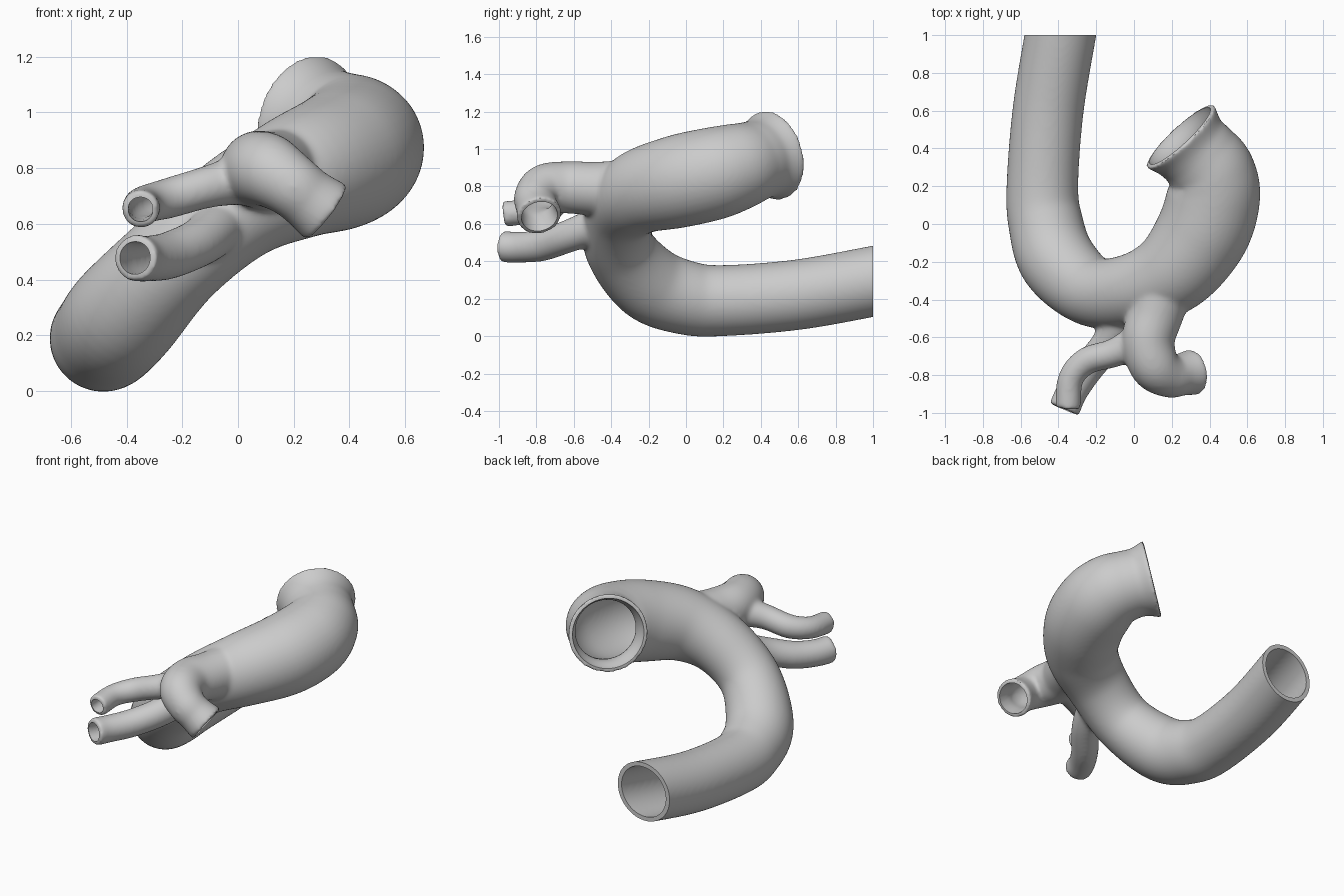
import bpy, bmesh, math
from mathutils import Vector

if "Cube" in bpy.data.objects:
    bpy.data.objects.remove(bpy.data.objects["Cube"])

SIDES = 40
VOXEL = 0.01

# Each vessel: (wall thickness, [(x, y, z, radius), ...])
MAIN = (0.027, [
    (-0.375, 1.08, 0.31, 0.188), (-0.39, 1.0, 0.293, 0.188), (-0.455, 0.6, 0.222, 0.188),
    (-0.485, 0.2, 0.19, 0.19), (-0.467, 0.0, 0.205, 0.198), (-0.40, -0.2, 0.285, 0.205),
    (-0.22, -0.357, 0.478, 0.187), (0.0, -0.348, 0.66, 0.195), (0.21, -0.248, 0.768, 0.225),
    (0.36, -0.05, 0.825, 0.248), (0.42, 0.14, 0.868, 0.248), (0.408, 0.27, 0.905, 0.234),
    (0.35, 0.355, 0.933, 0.217), (0.298, 0.408, 0.951, 0.216), (0.243, 0.467, 0.968, 0.247)])
BRANCHES = [
    # right trunk
    (0.024, [(0.17, -0.3, 0.785, 0.16), (0.115, -0.48, 0.787, 0.145), (0.075, -0.62, 0.795, 0.14),
             (0.11, -0.75, 0.79, 0.132), (0.19, -0.805, 0.74, 0.115), (0.25, -0.797, 0.692, 0.112),
             (0.318, -0.783, 0.64, 0.124)]),
    # upper left branch
    (0.022, [(0.06, -0.6, 0.77, 0.10), (-0.1, -0.68, 0.735, 0.077), (-0.25, -0.725, 0.692, 0.073),
             (-0.335, -0.82, 0.67, 0.068), (-0.35, -0.975, 0.652, 0.069)]),
    # lower left branch
    (0.024, [(-0.04, -0.38, 0.62, 0.105), (-0.085, -0.52, 0.575, 0.094), (-0.145, -0.64, 0.53, 0.087),
             (-0.25, -0.77, 0.486, 0.085), (-0.33, -0.89, 0.475, 0.083), (-0.37, -0.982, 0.478, 0.085)]),
]


def spline(points, steps=8):
    """Smooth curve through the points, radius as fourth coordinate."""
    p = [Vector(q) for q in points]
    p = [2 * p[0] - p[1]] + p + [2 * p[-1] - p[-2]]
    out = []
    for i in range(1, len(p) - 2):
        a, b, c, d = p[i - 1:i + 3]
        for k in range(steps):
            t = k / steps
            out.append(0.5 * (2 * b + (c - a) * t + (2 * a - 5 * b + 4 * c - d) * t * t
                              + (3 * b - a - 3 * c + d) * t ** 3))
    out.append(p[-2])
    return out


def add_tube(bm, points, inset=0.0, extend=0.0):
    """Closed tube swept along a path; extend lengthens the far end."""
    path = spline(points)
    if extend:
        tip = path[-1] + (path[-1] - path[-2]).normalized() * extend
        tip.w = path[-1].w
        path.append(tip)
    pos = [q.to_3d() for q in path]
    n = len(pos)
    rot, last, rings = None, None, []
    for i in range(n):
        tan = (pos[min(i + 1, n - 1)] - pos[max(i - 1, 0)]).normalized()
        rot = (Vector((0, 0, 1)).rotation_difference(tan) if rot is None
               else last.rotation_difference(tan) @ rot)
        last = tan
        r = path[i].w - inset
        rings.append([bm.verts.new(pos[i] + rot @ Vector(
            (r * math.cos(2 * math.pi * k / SIDES), r * math.sin(2 * math.pi * k / SIDES), 0)))
            for k in range(SIDES)])
    for a, b in zip(rings, rings[1:]):
        for k in range(SIDES):
            j = (k + 1) % SIDES
            bm.faces.new((a[k], a[j], b[j], b[k]))
    bm.faces.new(rings[0][::-1])
    bm.faces.new(rings[-1])


def make_object(name, bm):
    bmesh.ops.recalc_face_normals(bm, faces=bm.faces)
    mesh = bpy.data.meshes.new(name)
    bm.to_mesh(mesh)
    bm.free()
    obj = bpy.data.objects.new(name, mesh)
    bpy.context.collection.objects.link(obj)
    return obj


def apply_mod(obj, kind, **settings):
    mod = obj.modifiers.new(kind.lower(), kind)
    for key, value in settings.items():
        setattr(mod, key, value)
    bpy.ops.object.select_all(action='DESELECT')
    bpy.context.view_layer.objects.active = obj
    obj.select_set(True)
    bpy.ops.object.modifier_apply(modifier=mod.name)


def vessel_tree(name, hollow):
    """All vessels fused into one smooth skin: outer wall or inner lumen."""
    bm = bmesh.new()
    for wall, pts in [MAIN] + BRANCHES:
        add_tube(bm, pts, wall if hollow else 0.0, 0.07 if hollow else 0.0)
    if hollow:
        # lengthen the lumen past the cut end of the descending vessel
        head = [(-0.35, 1.18, 0.335, MAIN[1][0][3])] + MAIN[1][:3]
        add_tube(bm, head, MAIN[0])
    obj = make_object(name, bm)
    apply_mod(obj, 'REMESH', mode='VOXEL', voxel_size=VOXEL)
    apply_mod(obj, 'SMOOTH', factor=0.5, iterations=22)
    return obj


# Outer wall and inner lumen
vessel = vessel_tree("arched_vessel", False)
lumen = vessel_tree("lumen_cutter", True)

# Flat cut at the back end of the descending vessel
bm = bmesh.new()
bmesh.ops.create_cube(bm, size=1.0)
bmesh.ops.translate(bm, verts=bm.verts, vec=(-0.4, 1.5, 0.3))
end_cutter = make_object("end_cutter", bm)

for cutter in (end_cutter, lumen):
    cutter.hide_render = True
    apply_mod(vessel, 'BOOLEAN', operation='DIFFERENCE', solver='EXACT', object=cutter)
for cutter in (end_cutter, lumen):
    bpy.data.objects.remove(cutter)

# Colour and shading
grey = bpy.data.materials.new("light_grey")
grey.diffuse_color = (0.6, 0.6, 0.6, 1.0)
grey.use_nodes = True
grey.node_tree.nodes["Principled BSDF"].inputs["Base Color"].default_value = grey.diffuse_color
vessel.data.materials.clear()
vessel.data.materials.append(grey)
bpy.ops.object.select_all(action='DESELECT')
bpy.context.view_layer.objects.active = vessel
vessel.select_set(True)
bpy.ops.object.shade_smooth_by_angle(angle=math.radians(40))
